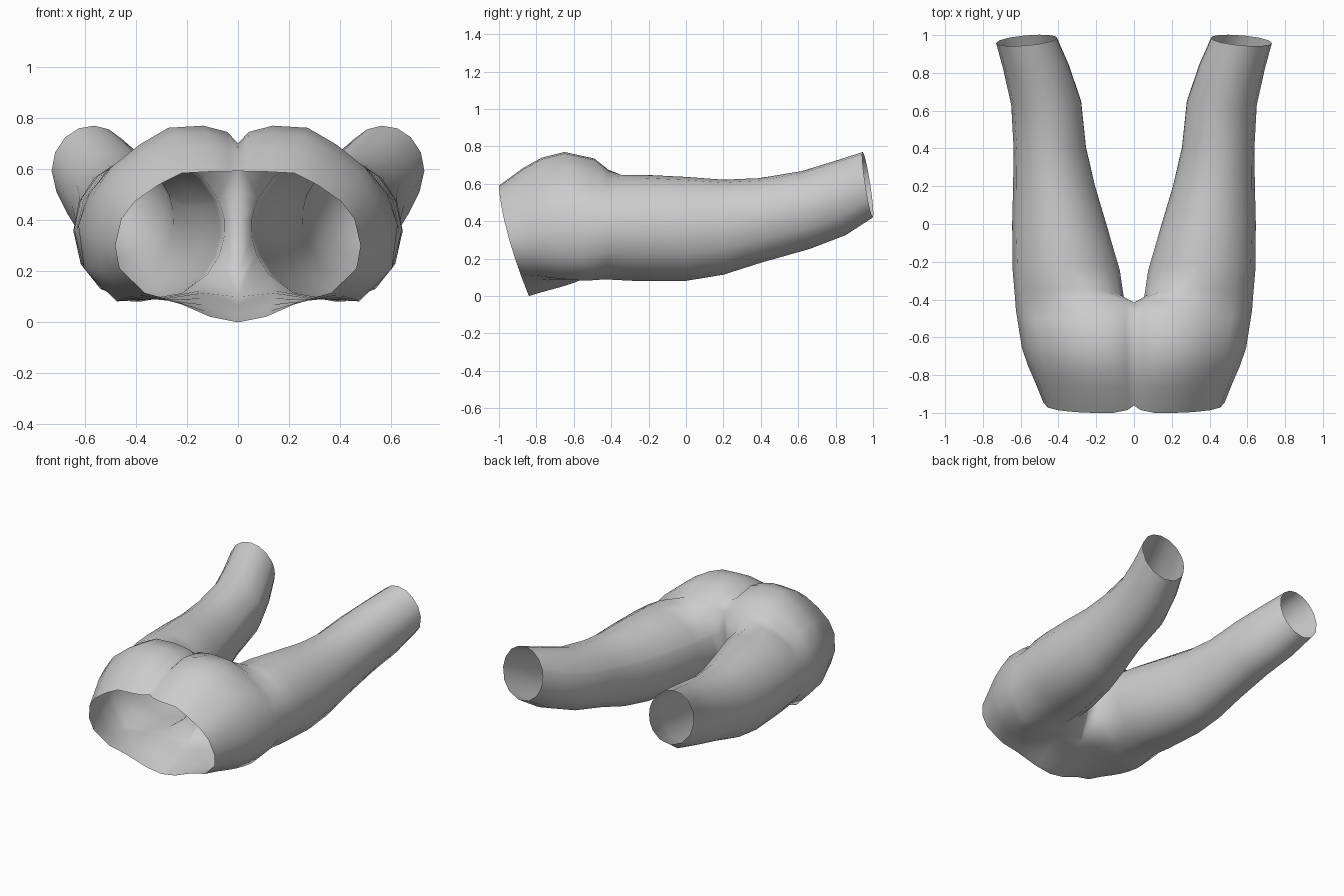
import bpy, bmesh, math

if "Cube" in bpy.data.objects:
    bpy.data.objects.remove(bpy.data.objects["Cube"])

# Half cross-section of the hips: top centre -> outer side -> bottom centre
U = [0, .07, .23, .46, .65, .84, .95, 1, .965, .76, .53, .23, 0]
UP = [1, .98, .82, .60, .36, 0]            # heights above the side point
LOW_WAIST = [.21, .115, .085, .022]        # underside heights at the waist
LOW_HIP = [.21, .082, .09, .125]           # underside heights at the legs

# y top, y bottom, half width, groove z, top z, side z, bottom z, waist->hip blend
HIPS = [
    (-1.0, -.84, .48, .593, .59, .30, .0, 0),
    (-.87, -.78, .525, .655, .685, .32, .018, .2),
    (-.77, -.73, .56, .685, .74, .34, .032, .45),
    (-.65, -.67, .593, .70, .77, .36, .048, .7),
    (-.49, -.60, .613, .695, .735, .375, .07, .9),
    (-.415, -.53, .625, .64, .675, .38, .10, 1),
]
# y, inner x, outer x, bottom z, top z, tilt
LEG = [
    (-.39, .052, .63, .088, .648, .045),
    (-.25, .072, .642, .08, .648, .03),
    (0, .145, .645, .08, .637, 0),
    (.20, .205, .64, .113, .622, 0),
    (.40, .253, .637, .18, .63, -.01),
    (.64, .279, .65, .25, .668, -.02),
    (.83, .345, .692, .325, .725, -.025),
    (.972, .408, .73, .418, .77, -.027),
]
ANGLES = [155, 135, 113, 92, 70, 48, 24, 0, -28, -55, -85, -115, -140,
          -158, -174, -188, -200]
CROTCH = [(0, -.49, .18), (0, -.455, .28), (0, -.43, .39), (0, -.42, .51)]


def hip_section(yt, yb, w, zg, zt, zm, zb, s):
    zs = [zg, zg * .35 + zt * .65] + [zm + (zt - zm) * v for v in UP]
    zs += [a + (b - a) * s for a, b in zip(LOW_WAIST, LOW_HIP)] + [zb]
    pts = []
    for i, (u, z) in enumerate(zip(U, zs)):
        f = min(1, max(0, (zt - z) / (zt - zb)))
        y = yt + (yb - yt) * f ** 1.5
        y += (1 - s) ** 3 * (.04 if i == 0 else .015 if i == 1 else 0)
        pts.append((u * w, y, z))
    return pts


def leg_section(y, xi, xo, zb, zt, tilt):
    cx, cz, rx, rz = (xi + xo) / 2, (zb + zt) / 2, (xo - xi) / 2, (zt - zb) / 2
    yaw = min(0, tilt) * .5
    return [(cx + rx * math.cos(math.radians(a)),
             y + tilt * math.sin(math.radians(a)) + yaw * math.cos(math.radians(a)),
             cz + rz * math.sin(math.radians(a))) for a in ANGLES]


bm = bmesh.new()
rows = [[bm.verts.new(p) for p in hip_section(*h)] for h in HIPS]
legs = [rows[-1] + [bm.verts.new(p) for p in CROTCH]]
legs += [[bm.verts.new(p) for p in leg_section(*l)] for l in LEG]

# Hip skin, open at the waist
for a, b in zip(rows, rows[1:]):
    for i in range(len(a) - 1):
        bm.faces.new((a[i], a[i + 1], b[i + 1], b[i]))
# Leg tube, open at the end
for a, b in zip(legs, legs[1:]):
    n = len(a)
    for i in range(n):
        j = (i + 1) % n
        bm.faces.new((a[i], a[j], b[j], b[i]))
bmesh.ops.recalc_face_normals(bm, faces=bm.faces)
for f in bm.faces:
    f.smooth = True

mesh = bpy.data.meshes.new("hips_and_legs")
bm.to_mesh(mesh)
bm.free()
obj = bpy.data.objects.new("hips_and_legs", mesh)
bpy.context.collection.objects.link(obj)
mirror = obj.modifiers.new("mirror", 'MIRROR')
mirror.use_clip = True
mirror.merge_threshold = .001
